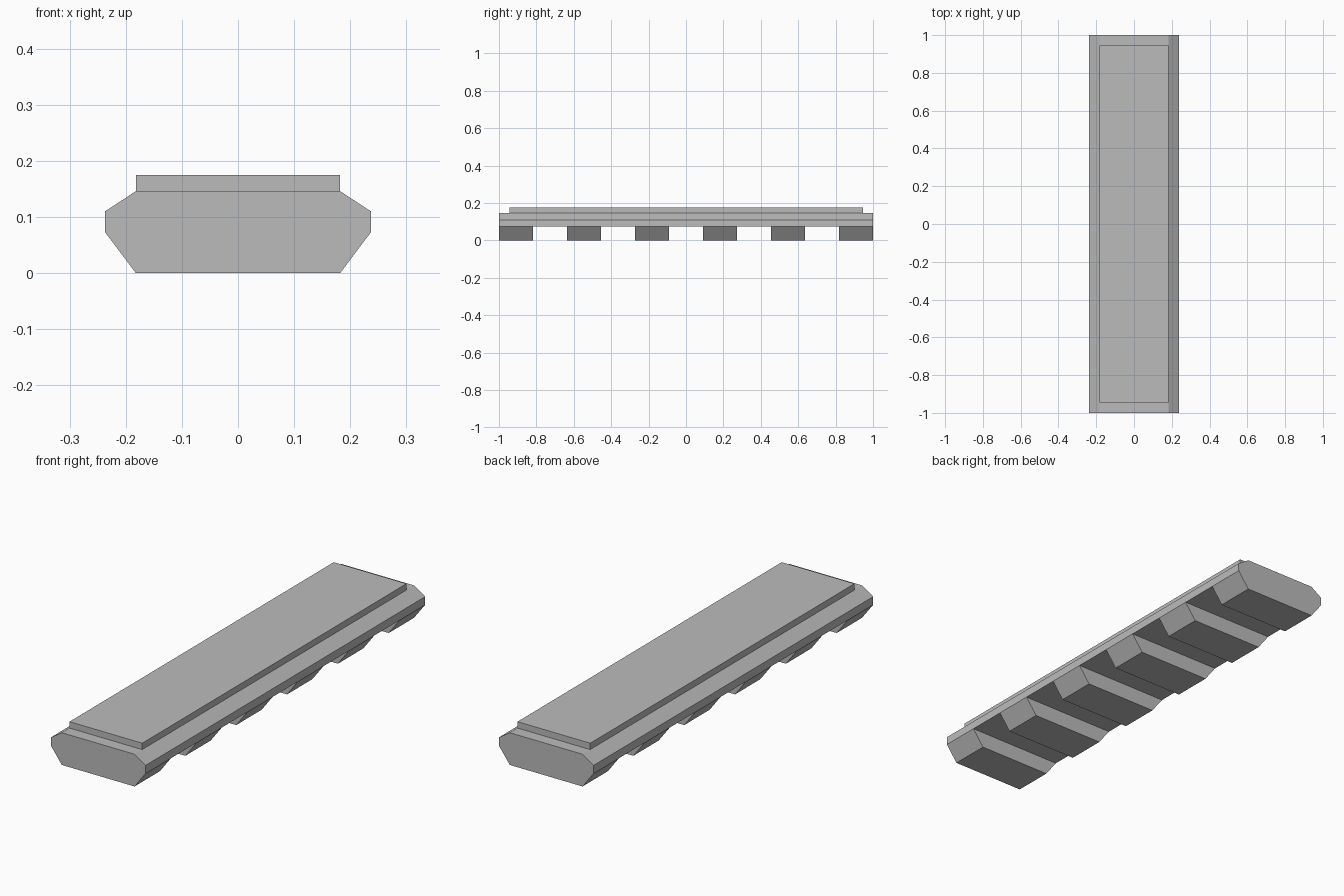
import bpy
import bmesh

cube = bpy.data.objects.get("Cube")
if cube:
    bpy.data.objects.remove(cube, do_unlink=True)

grey = bpy.data.materials.new("plain grey")
grey.use_nodes = True
grey.diffuse_color = (0.5, 0.5, 0.5, 1)
grey.node_tree.nodes["Principled BSDF"].inputs["Base Color"].default_value = grey.diffuse_color

HALF_FLAT, HALF_WIDE = 0.182, 0.237
TOOTH_TOP, SIDE_TOP, RAIL_TOP, COVER_TOP = 0.073, 0.11, 0.146, 0.175
TEETH = 6
TOOTH = 2 / (2 * TEETH - 1)


def extrude_profile(name, half_profile, y0, y1):
    """Mirror a right-hand x/z profile across x = 0 and extrude it along y."""
    outline = half_profile + [(-x, z) for x, z in reversed(half_profile)]
    bm = bmesh.new()
    face = bm.faces.new([bm.verts.new((x, y0, z)) for x, z in outline])
    result = bmesh.ops.extrude_face_region(bm, geom=[face], use_keep_orig=True)
    moved = [v for v in result["geom"] if isinstance(v, bmesh.types.BMVert)]
    bmesh.ops.translate(bm, vec=(0, y1 - y0, 0), verts=moved)
    bmesh.ops.recalc_face_normals(bm, faces=bm.faces)
    mesh = bpy.data.meshes.new(name)
    bm.to_mesh(mesh)
    bm.free()
    mesh.materials.append(grey)
    obj = bpy.data.objects.new(name, mesh)
    bpy.context.collection.objects.link(obj)
    return obj


# Long rail with bevelled upper edges
extrude_profile("rail_body", [(HALF_WIDE, TOOTH_TOP), (HALF_WIDE, SIDE_TOP),
                              (HALF_FLAT, RAIL_TOP)], -1, 1)

# Raised flat cover, set in from both ends
extrude_profile("top_cover", [(HALF_FLAT, RAIL_TOP), (HALF_FLAT, COVER_TOP)], -0.945, 0.945)

# Evenly spaced tapered teeth, with gaps as wide as the teeth
for i in range(TEETH):
    start = -1 + 2 * i * TOOTH
    extrude_profile(f"tooth_{i + 1}", [(HALF_FLAT, 0), (HALF_WIDE, TOOTH_TOP)],
                    start, start + TOOTH)
